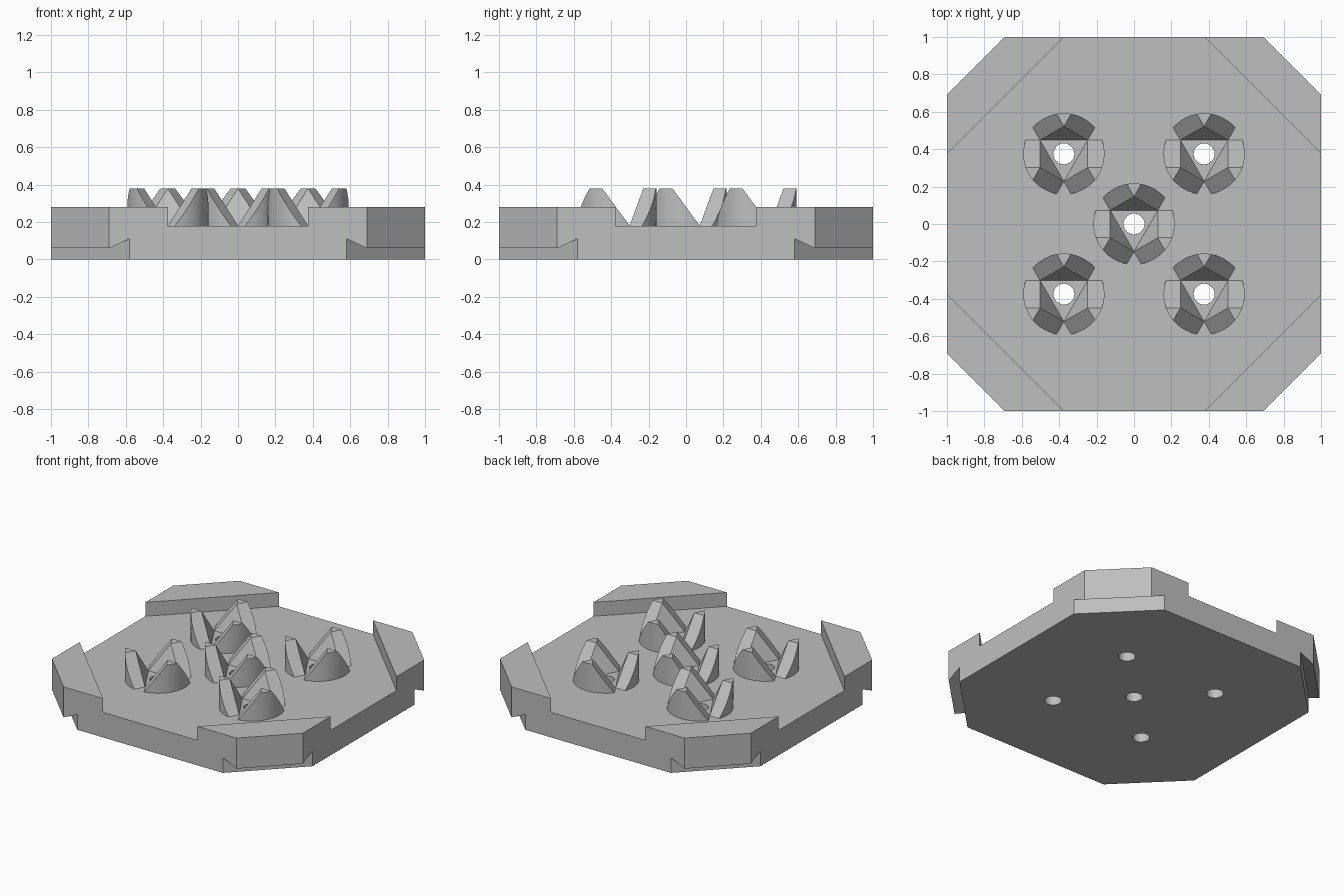
import bpy, bmesh, math
from mathutils import Vector, Matrix

cube = bpy.data.objects.get("Cube")
if cube:
    bpy.data.objects.remove(cube, do_unlink=True)

gray = bpy.data.materials.new("plain_gray")
gray.use_nodes = True
COLOR = (0.52, 0.52, 0.52, 1)
gray.diffuse_color = COLOR
gray.node_tree.nodes["Principled BSDF"].inputs["Base Color"].default_value = COLOR

FLOOR, TIP = 0.18, 0.38      # plate surface and prong tip heights
RADIUS, INNER, HOLE = 0.217, 0.147, 0.056
S = 0.375
SPOTS = [(0, 0), (S, S), (-S, S), (S, -S), (-S, -S)]


def finish(bm, name):
    bmesh.ops.recalc_face_normals(bm, faces=bm.faces)
    mesh = bpy.data.meshes.new(name)
    bm.to_mesh(mesh)
    bm.free()
    mesh.materials.append(gray)
    obj = bpy.data.objects.new(name, mesh)
    bpy.context.collection.objects.link(obj)
    return obj


def smooth(obj):
    bpy.ops.object.select_all(action='DESELECT')
    obj.select_set(True)
    bpy.context.view_layer.objects.active = obj
    bpy.ops.object.shade_smooth_by_angle(angle=math.radians(25))


# Base plate: one side outline turned four times, joined across the corners
def make_plate():
    outline = [(0.58, 0), (0.58, 0.11), (0.69, 0.06),
               (0.69, 0.28), (S, 0.28), (S, FLOOR)]
    bm = bmesh.new()
    sides = []
    for k in range(4):
        turn = Matrix.Rotation(k * math.pi / 2, 3, 'Z')
        sides.append([[bm.verts.new(turn @ Vector((s * x, -1, z))) for x, z in outline]
                      for s in (1, -1)])
    for k, (right, left) in enumerate(sides):
        bm.faces.new(right + left[::-1])
        nxt = sides[(k + 1) % 4][1]
        for i in range(len(outline) - 1):
            bm.faces.new((right[i], nxt[i], nxt[i + 1], right[i + 1]))
    for i in (0, -1):
        bm.faces.new([v for right, left in sides for v in (left[i], right[i])])
    return finish(bm, "base_plate")


# Screw holes through the plate
def drill(plate):
    bm = bmesh.new()
    for x, y in SPOTS:
        bmesh.ops.create_cone(bm, cap_ends=True, segments=40, radius1=HOLE, radius2=HOLE,
                              depth=1, matrix=Matrix.Translation((x, y, 0)))
    cutter = finish(bm, "hole_cutter")
    cutter.hide_render = True
    mod = plate.modifiers.new("holes", 'BOOLEAN')
    mod.operation, mod.solver, mod.object = 'DIFFERENCE', 'EXACT', cutter
    bpy.context.view_layer.objects.active = plate
    bpy.ops.object.modifier_apply(modifier=mod.name)
    bpy.data.objects.remove(cutter, do_unlink=True)


# Prong: a wedge that narrows upward, bounded outside by a cylinder
def add_prong(bm, spot, turn, levels=8, steps=12):
    place = Matrix.Translation((*spot, 0)) @ Matrix.Rotation(turn, 4, 'Z')
    apex = Vector((0, INNER))
    foot = INNER * Vector((math.cos(math.pi / 6), 0.5))
    ray = Vector((0.5, math.sqrt(3) / 2))
    rings = []
    for n in range(levels + 1):
        t = n / levels
        z = FLOOR + (TIP - FLOOR) * t
        p = foot.lerp(apex, t)
        b = p.dot(ray)
        q = p + ray * (math.sqrt(b * b - p.length_squared + RADIUS ** 2) - b)
        half = math.atan2(q.x, q.y)
        arc = [half * (1 - 2 * i / steps) for i in range(steps + 1)]
        pts = [(RADIUS * math.sin(a), RADIUS * math.cos(a)) for a in arc]
        pts += [(-p.x, p.y), (p.x, p.y)] if n < levels else [(0, INNER)]
        rings.append([bm.verts.new(place @ Vector((x, y, z))) for x, y in pts])

    # Curved outside
    for low, high in zip(rings, rings[1:]):
        for i in range(steps):
            bm.faces.new((low[i], low[i + 1], high[i + 1], high[i]))
    # Flat flanks, inner face, foot and tip
    bottom, top = rings[0], rings[-1]
    mid = rings[1:-1]
    bm.faces.new([bottom[-1]] + [r[0] for r in rings] + [top[-1]])
    bm.faces.new([bottom[-2]] + [r[steps] for r in rings] + [top[-1]])
    bm.faces.new((bottom[-2], bottom[-1], top[-1]))
    bm.faces.new(bottom)
    bm.faces.new(top)
    bmesh.ops.delete(bm, geom=[v for r in mid for v in r[-2:]], context='VERTS')


plate = make_plate()
drill(plate)
smooth(plate)

for n, spot in enumerate(SPOTS):
    bm = bmesh.new()
    for k in range(3):
        add_prong(bm, spot, k * math.tau / 3)
    smooth(finish(bm, f"prong_cluster_{n + 1}"))
